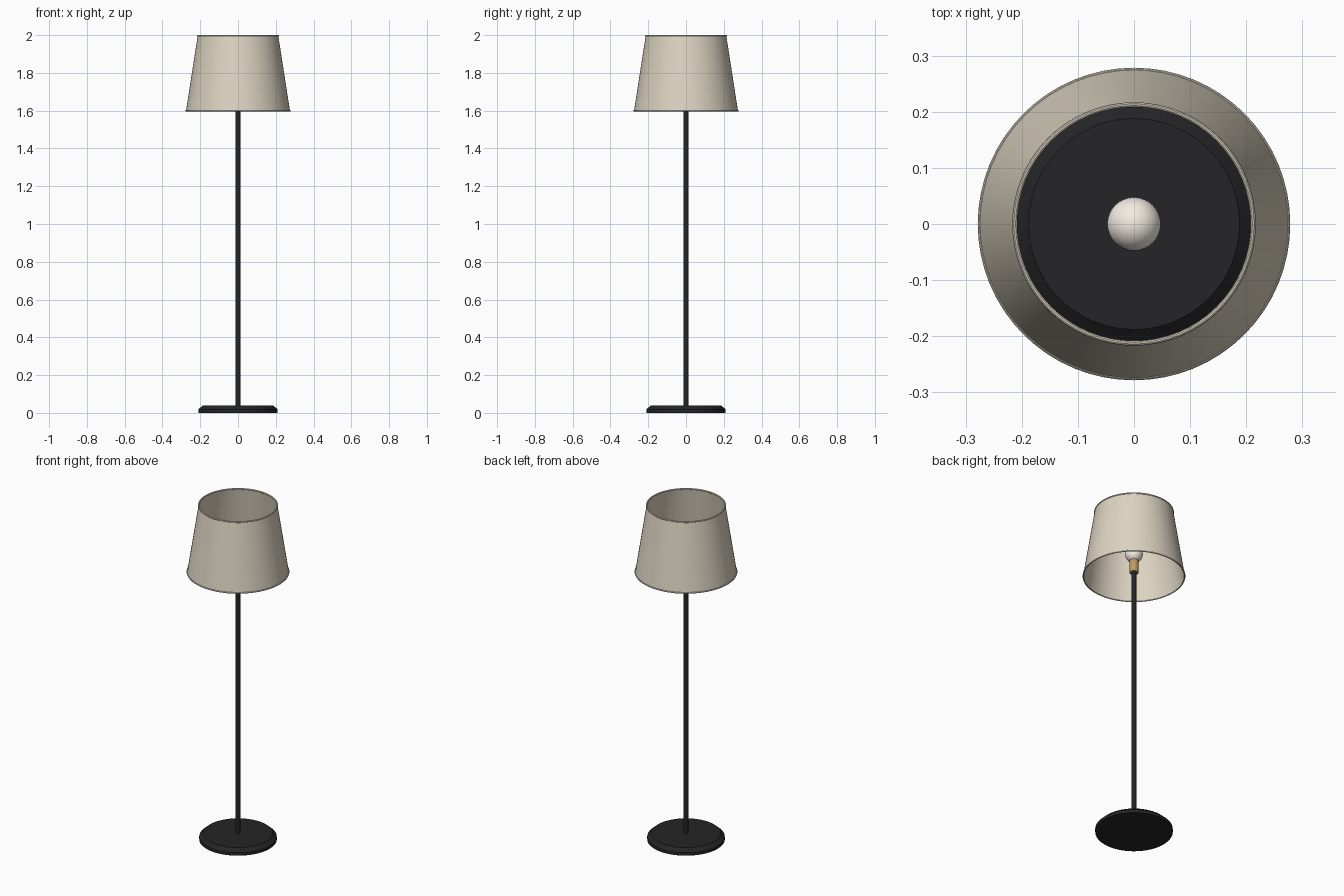
import bpy, math

if "Cube" in bpy.data.objects:
    bpy.data.objects.remove(bpy.data.objects["Cube"])

SEG = 64


def material(name, rgb):
    m = bpy.data.materials.new(name)
    m.diffuse_color = (*rgb, 1)
    m.use_nodes = True
    m.node_tree.nodes["Principled BSDF"].inputs["Base Color"].default_value = m.diffuse_color
    return m


BLACK = material("black_metal", (0.018, 0.018, 0.02))
LINEN = material("linen", (0.72, 0.66, 0.54))
BRASS = material("brass", (0.5, 0.32, 0.12))
GLASS = material("warm_glass", (0.9, 0.84, 0.76))


def finish(obj, name, mat):
    obj.name = name
    obj.data.materials.append(mat)
    bpy.ops.object.select_all(action='DESELECT')
    obj.select_set(True)
    bpy.context.view_layer.objects.active = obj
    bpy.ops.object.shade_smooth_by_angle(angle=math.radians(30))


def lathe(name, profile, mat, closed=False, seg=SEG):
    """Revolve (radius, z) points around z; open profiles get flat end caps."""
    verts = [(r * math.cos(2 * math.pi * i / seg), r * math.sin(2 * math.pi * i / seg), z)
             for r, z in profile for i in range(seg)]
    n = len(profile)
    faces = []
    for k in range(n if closed else n - 1):
        a, b = k * seg, (k + 1) % n * seg
        for i in range(seg):
            j = (i + 1) % seg
            faces.append((a + i, a + j, b + j, b + i))
    if not closed:
        faces.append(tuple(reversed(range(seg))))
        faces.append(tuple(range((n - 1) * seg, n * seg)))
    me = bpy.data.meshes.new(name)
    me.from_pydata(verts, [], faces)
    obj = bpy.data.objects.new(name, me)
    bpy.context.collection.objects.link(obj)
    finish(obj, name, mat)


def rim(name, radius, minor, z):
    bpy.ops.mesh.primitive_torus_add(major_radius=radius, minor_radius=minor, location=(0, 0, z),
                                     major_segments=SEG, minor_segments=10)
    finish(bpy.context.object, name, LINEN)


# Weighted base with chamfered top edge, and pole
lathe("base", [(0.21, 0), (0.21, 0.018), (0.188, 0.038)], BLACK)
lathe("pole", [(0.0125, 0.03), (0.0125, 1.63)], BLACK, seg=24)

# Socket and bulb
lathe("socket", [(0.025, 1.62), (0.025, 1.70)], BRASS, seg=32)
bpy.ops.mesh.primitive_uv_sphere_add(segments=32, ring_count=16, radius=0.048, location=(0, 0, 1.735))
finish(bpy.context.object, "bulb", GLASS)

# Open tapered shade with rolled rims
lathe("shade", [(0.275, 1.60), (0.2135, 1.996), (0.2105, 1.996), (0.272, 1.60)], LINEN, closed=True)
rim("shade_top_rim", 0.2125, 0.0045, 1.9955)
rim("shade_bottom_rim", 0.2745, 0.004, 1.60)
